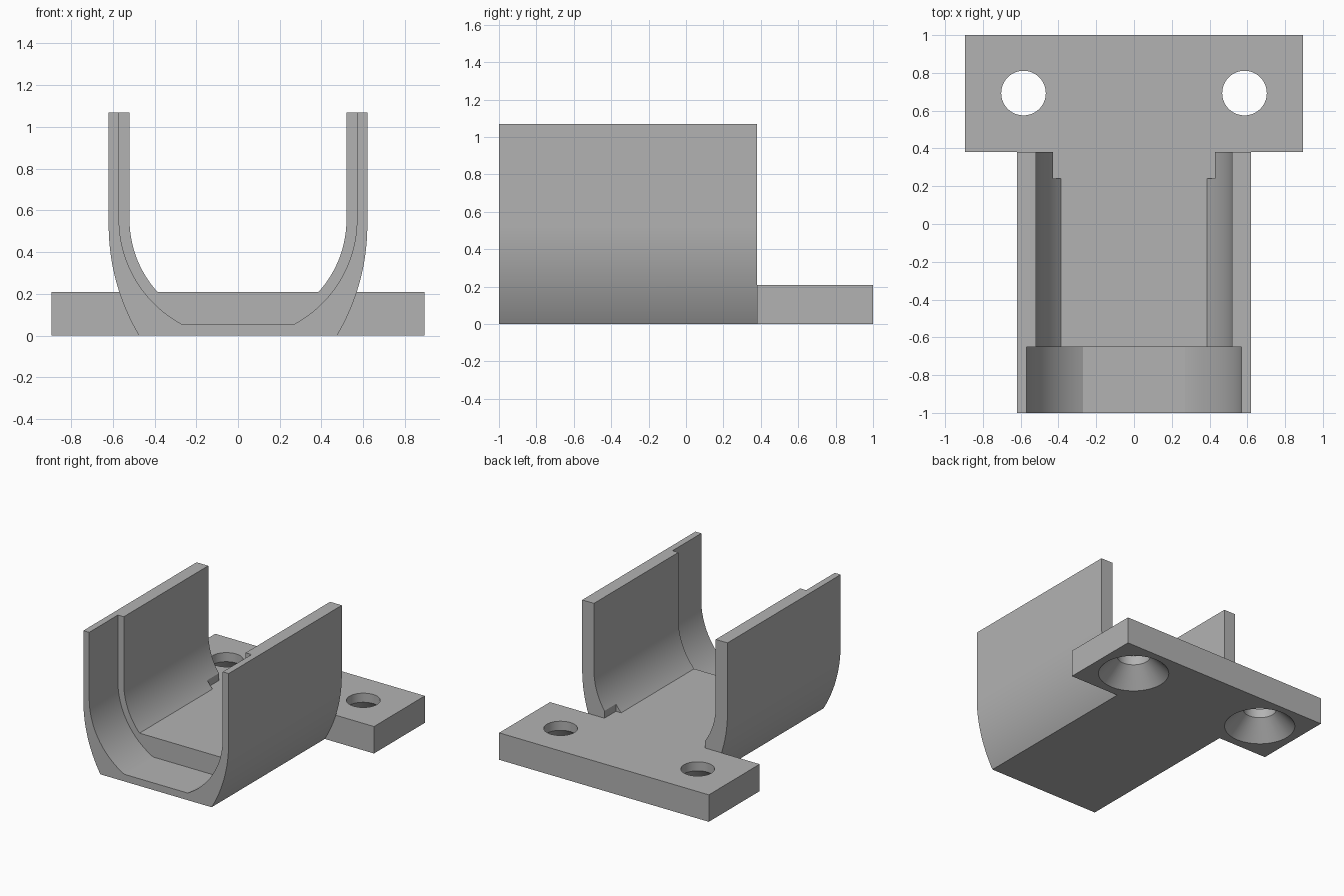
import bpy, bmesh
from math import sin, cos, asin, pi

if "Cube" in bpy.data.objects:
    bpy.data.objects.remove(bpy.data.objects["Cube"], do_unlink=True)

grey = bpy.data.materials.new("plain grey")
grey.use_nodes = True
COLOUR = (0.45, 0.45, 0.45, 1)
grey.diffuse_color = COLOUR
grey.node_tree.nodes["Principled BSDF"].inputs["Base Color"].default_value = COLOUR

WALL_TOP, FLOOR, BACK, STEP = 1.07, 0.208, 0.38, -0.65


def add(name, bm):
    bmesh.ops.recalc_face_normals(bm, faces=bm.faces)
    mesh = bpy.data.meshes.new(name)
    bm.to_mesh(mesh)
    bm.free()
    mesh.materials.append(grey)
    ob = bpy.data.objects.new(name, mesh)
    bpy.context.collection.objects.link(ob)
    return ob


def extrude(name, half, y0, y1):
    """Mirror a right-hand (x, z) profile and extrude it along y."""
    bm = bmesh.new()
    outline = half + [(-x, z) for x, z in reversed(half)]
    face = bm.faces.new([bm.verts.new((x, y0, z)) for x, z in outline])
    top = bmesh.ops.extrude_face_region(bm, geom=[face])["geom"]
    moved = [v for v in top if isinstance(v, bmesh.types.BMVert)]
    bmesh.ops.translate(bm, verts=moved, vec=(0, y1 - y0, 0))
    return add(name, bm)


def wall_curve(x, radius, centre_z, bottom, top, steps=24):
    """Arc rising from the bottom to a vertical wall at x."""
    end = asin((centre_z - bottom) / radius)
    arc = [end * (1 - i / steps) for i in range(steps + 1)]
    return [(x - radius + radius * cos(a), centre_z - radius * sin(a))
            for a in arc] + [(x, top)]


def lathe(name, x, y, rings, sides=64):
    """Solid of revolution from (radius, z) rings."""
    bm = bmesh.new()
    loops = [[bm.verts.new((x + r * cos(2 * pi * i / sides),
                            y + r * sin(2 * pi * i / sides), z))
              for i in range(sides)] for r, z in rings]
    for a, b in zip(loops, loops[1:]):
        for i in range(sides):
            j = (i + 1) % sides
            bm.faces.new((a[i], a[j], b[j], b[i]))
    bm.faces.new(loops[0])
    bm.faces.new(loops[-1])
    return add(name, bm)


def boolean(ob, tool, operation):
    tool.hide_render = True
    mod = ob.modifiers.new(operation, "BOOLEAN")
    mod.operation, mod.solver, mod.object = operation, "EXACT", tool
    bpy.context.view_layer.objects.active = ob
    bpy.ops.object.modifier_apply(modifier=mod.name)
    bpy.data.objects.remove(tool, do_unlink=True)


# Cradle: solid outer shape, then the two channel depths and the rear notch
cradle = extrude("cradle_bracket", wall_curve(0.62, 1.04, 0.53, 0, WALL_TOP), -1, BACK)
boolean(cradle, extrude("rear_channel", wall_curve(0.52, 0.52, 0.557, FLOOR, 1.3),
                        -1.2, 0.6), "DIFFERENCE")
boolean(cradle, extrude("front_channel", wall_curve(0.57, 0.57, 0.557, 0.055, 1.3),
                        -1.2, STEP), "DIFFERENCE")
boolean(cradle, extrude("notch", [(0.43, FLOOR), (0.43, 0.4)], 0.24, 0.6), "DIFFERENCE")

# Rear mounting flange with countersunk screw holes
flange = extrude("flange", [(0.895, 0), (0.895, FLOOR)], BACK, 1)
for side in (-1, 1):
    hole = lathe("screw_hole", side * 0.585, 0.693,
                 [(0.26, -0.01), (0.25, 0), (0.118, 0.138), (0.118, 0.3)])
    boolean(flange, hole, "DIFFERENCE")
boolean(cradle, flange, "UNION")

bpy.ops.object.select_all(action="DESELECT")
cradle.select_set(True)
bpy.context.view_layer.objects.active = cradle
bpy.ops.object.shade_smooth_by_angle(angle=0.45)
